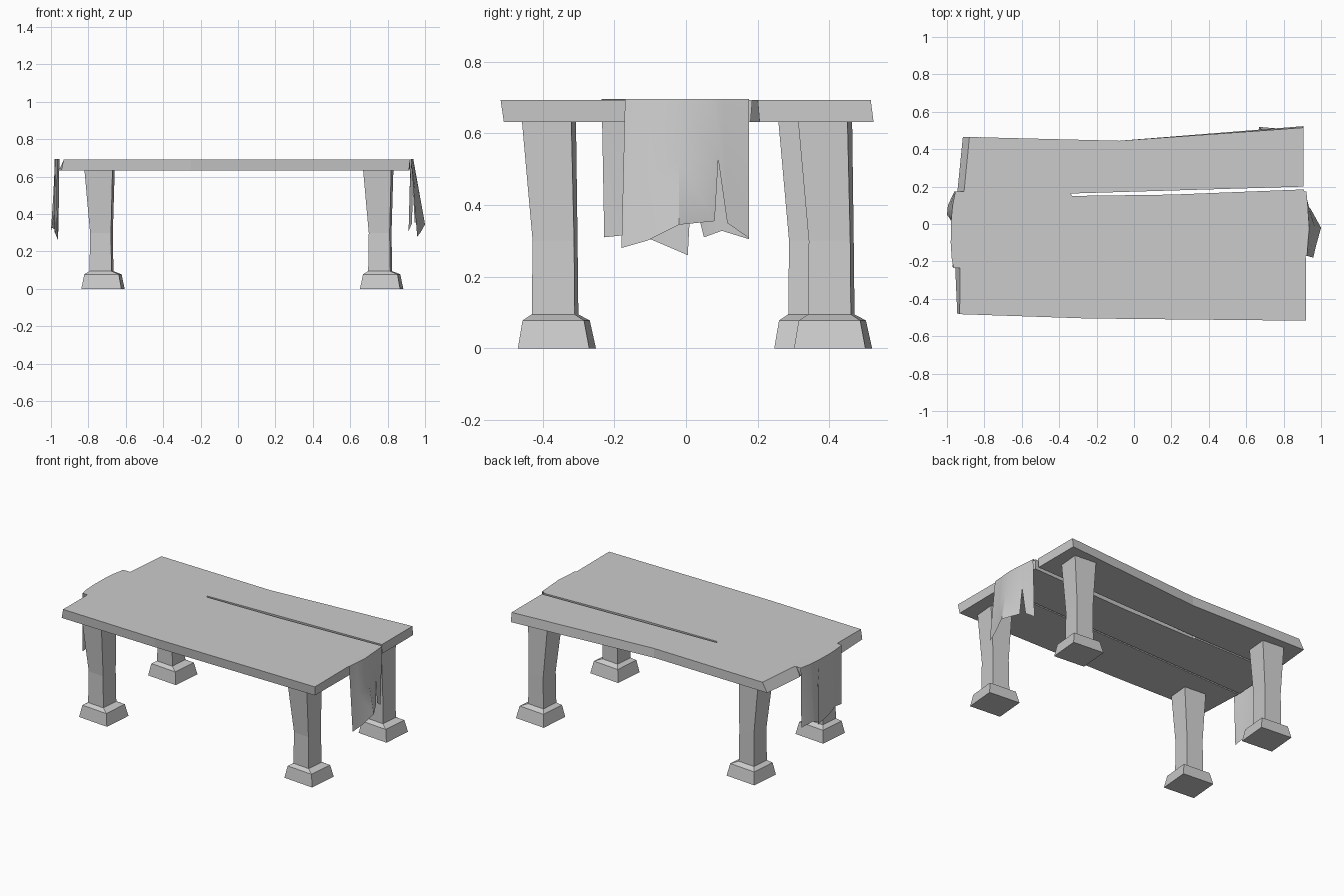
import bpy
import bmesh
from math import radians
from mathutils import Matrix, Vector

cube = bpy.data.objects.get("Cube")
if cube:
    bpy.data.objects.remove(cube)

grey = bpy.data.materials.new("stone_grey")
grey.use_nodes = True
colour = (0.6, 0.6, 0.6, 1)
grey.diffuse_color = colour
grey.node_tree.nodes["Principled BSDF"].inputs["Base Color"].default_value = colour

TOP, UNDER = 0.693, 0.632


def finish(name, bm):
    mesh = bpy.data.meshes.new(name)
    bm.to_mesh(mesh)
    bm.free()
    mesh.materials.append(grey)
    obj = bpy.data.objects.new(name, mesh)
    bpy.context.collection.objects.link(obj)
    return obj


def loft(name, rings):
    """Join equal rings of points into a closed solid."""
    bm = bmesh.new()
    loops = [[bm.verts.new(p) for p in ring] for ring in rings]
    for low, high in zip(loops, loops[1:]):
        for i in range(len(low)):
            j = (i + 1) % len(low)
            bm.faces.new((low[i], low[j], high[j], high[i]))
    caps = [bm.faces.new(loops[0]), bm.faces.new(loops[-1])]
    bmesh.ops.triangulate(bm, faces=caps)
    bmesh.ops.recalc_face_normals(bm, faces=bm.faces)
    return finish(name, bm)


def board(name, upper, lower):
    loft(name, [[(x, y, UNDER) for x, y in lower], [(x, y, TOP) for x, y in upper]])


# Table top: three boards, the back one split away along a crack
board("back_board",
      [(-.88, .465), (-.08, .445), (.905, .515), (.905, .2), (-.34, .163), (-.91, .16)],
      [(-.915, .465), (-.08, .445), (.905, .523), (.905, .205), (-.34, .17), (-.945, .167)])
board("middle_board",
      [(-.91, .16), (-.34, .163), (-.33, .15), (.2, .157), (.91, .185), (.918, -.13), (-.93, -.18)],
      [(-.945, .157), (-.34, .157), (-.33, .148), (.2, .152), (.91, .18), (.918, -.125), (-.958, -.175)])
board("front_board",
      [(-.93, -.18), (.918, -.13), (.92, -.517), (-.25, -.505), (-.932, -.482)],
      [(-.958, -.185), (.918, -.135), (.914, -.508), (-.25, -.498), (-.945, -.478)])


# Legs: flared feet and waisted shafts, each turned a little
# Sections: height, width, depth, shift in x, shift in y
SECTIONS = [(0, .215, .2, 0, 0), (.078, .185, .172, 0, -.002),
            (.095, .118, .12, -.008, -.005), (.3, .112, .116, -.008, -.005),
            (UNDER, .15, .138, -.018, -.022)]


def leg(name, cx, cy):
    turn = Matrix.Rotation(radians(-5), 3, "Z")
    rings = []
    for z, w, d, dx, dy in SECTIONS:
        corners = [(-1, -1), (1, -1), (1, 1), (-1, 1)]
        rings.append([turn @ Vector((sx * w / 2, sy * d / 2, 0))
                      + Vector((cx + dx, cy + dy, z)) for sx, sy in corners])
    loft(name, rings)


leg("front_left_leg", .768, -.36)
leg("front_right_leg", -.722, -.36)
leg("back_left_leg", .768, .41)
leg("back_right_leg", -.722, .355)


# Torn cloths hanging over both ends
def cloth(name, inner, columns):
    """Columns: y at top, y at hem, x at top, x at hem, z at hem."""
    bm = bmesh.new()
    grid = []
    for y_top, y_hem, x_top, x_hem, z_hem in columns:
        edge = Vector((x_top, y_top, TOP + .002))
        hem = Vector((x_hem, y_hem, z_hem))
        points = [Vector((inner, y_top, TOP + .001)), edge,
                  edge.lerp(hem, .5), hem]
        grid.append([bm.verts.new(p) for p in points])
    for a, b in zip(grid, grid[1:]):
        for i in range(len(a) - 1):
            bm.faces.new((a[i], b[i], b[i + 1], a[i + 1]))
    bmesh.ops.recalc_face_normals(bm, faces=bm.faces)
    if sum(f.normal.z for f in bm.faces) < 0:
        bmesh.ops.reverse_faces(bm, faces=bm.faces)
    obj = finish(name, bm)
    bpy.ops.object.select_all(action="DESELECT")
    obj.select_set(True)
    bpy.context.view_layer.objects.active = obj
    bpy.ops.object.shade_smooth_by_angle(angle=radians(35))


cloth("left_cloth", .9, [
    (-.17, -.18, .925, .958, .28), (-.1, -.11, .93, .975, .3),
    (-.02, -.02, .937, 1, .345), (.075, .08, .93, .945, .355),
    (.088, .09, .93, .935, .525), (.105, .115, .928, .93, .35),
    (.175, .175, .922, .912, .308)])
cloth("right_cloth", -.88, [
    (-.235, -.228, -.965, -.97, .31), (-.18, -.17, -.975, -.965, .316),
    (-.1, -.095, -.98, -.98, .303), (0, .005, -.978, -.962, .26),
    (.012, .015, -.978, -.97, .45), (.045, .05, -.975, -1, .31),
    (.1, .1, -.97, -.995, .328), (.175, .175, -.955, -.96, .305)])
